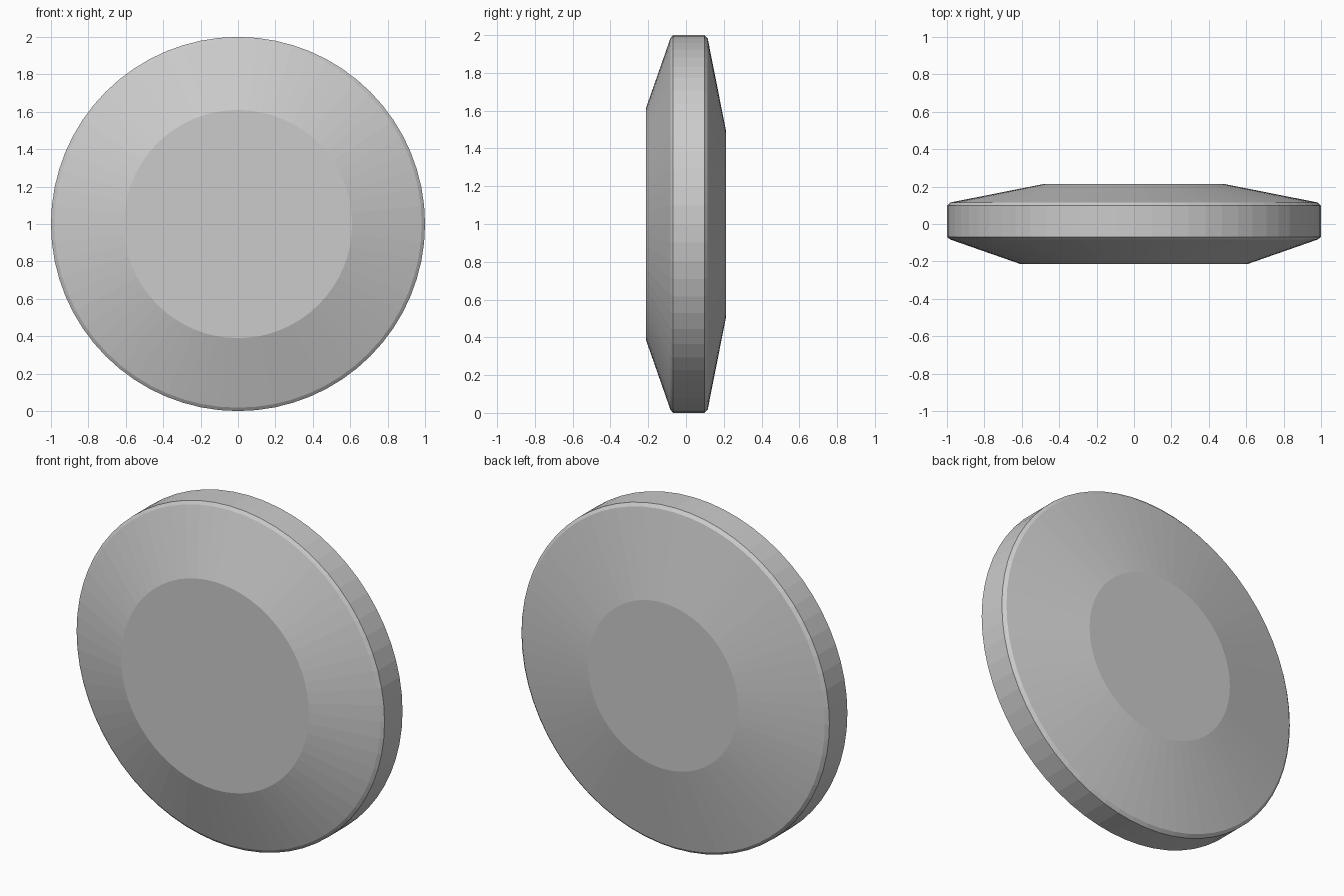
import bpy, bmesh
from math import cos, sin, tau

if "Cube" in bpy.data.objects:
    bpy.data.objects.remove(bpy.data.objects["Cube"])

SIDES = 64
# (radius, y) from front face to back face
PROFILE = [(0.61, -0.213), (0.982, -0.083), (1.0, -0.069),
           (1.0, 0.098), (0.982, 0.115), (0.487, 0.213)]

bm = bmesh.new()
# Rings of the disc, turned about the y axis
rings = [[bm.verts.new((r * cos(tau * i / SIDES), y, 1 + r * sin(tau * i / SIDES)))
          for i in range(SIDES)] for r, y in PROFILE]

# Sloped faces, chamfers and rim
for a, b in zip(rings, rings[1:]):
    for i in range(SIDES):
        j = (i + 1) % SIDES
        bm.faces.new((a[i], a[j], b[j], b[i]))

# Flat front and back faces
bm.faces.new(rings[0])
bm.faces.new(rings[-1])
bmesh.ops.recalc_face_normals(bm, faces=bm.faces)

mesh = bpy.data.meshes.new("bevelled_disc")
bm.to_mesh(mesh)
bm.free()
bpy.context.collection.objects.link(bpy.data.objects.new("bevelled_disc", mesh))
